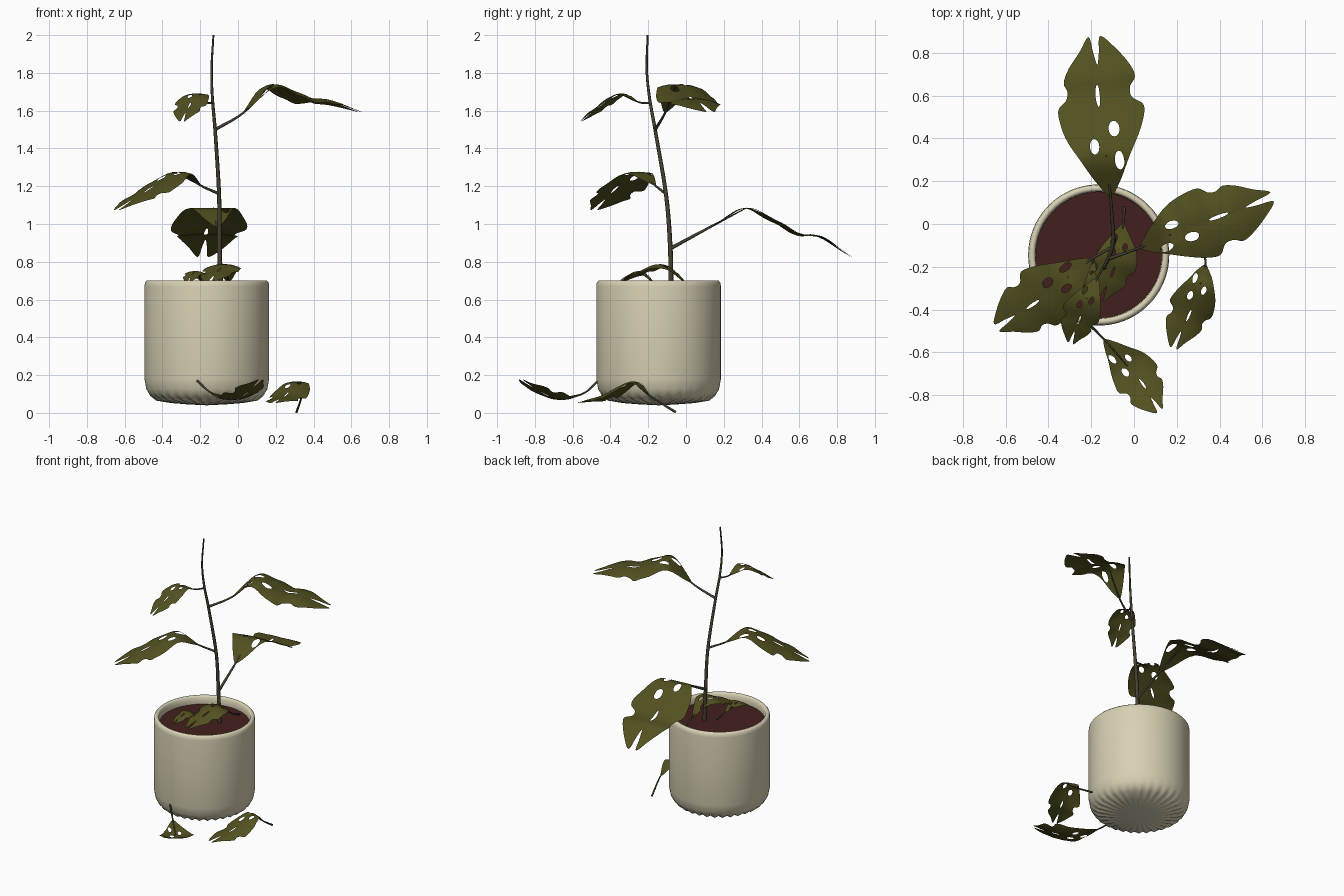
import bpy, bmesh, math
from mathutils import Vector

if "Cube" in bpy.data.objects:
    bpy.data.objects.remove(bpy.data.objects["Cube"])


def material(name, rgb):
    m = bpy.data.materials.new(name)
    m.diffuse_color = (*rgb, 1)
    m.use_nodes = True
    m.node_tree.nodes["Principled BSDF"].inputs["Base Color"].default_value = m.diffuse_color
    return m


CREAM = material("cream_glaze", (0.68, 0.63, 0.45))
GREEN = material("olive_leaf", (0.085, 0.08, 0.014))
BROWN = material("stem_brown", (0.06, 0.052, 0.03))
EARTH = material("dark_soil", (0.055, 0.014, 0.012))


def mesh_object(name, bm, mat):
    me = bpy.data.meshes.new(name)
    bm.to_mesh(me)
    bm.free()
    me.materials.append(mat)
    for p in me.polygons:
        p.use_smooth = True
    ob = bpy.data.objects.new(name, me)
    bpy.context.collection.objects.link(ob)
    return ob


def spline(pts, n, closed=False):
    """Catmull-Rom points through pts, n samples per span."""
    pts = [Vector(p) for p in pts]
    k = len(pts)
    if closed:
        get = lambda i: pts[i % k]
    else:
        ext = [2 * pts[0] - pts[1]] + pts + [2 * pts[-1] - pts[-2]]
        get = lambda i: ext[i + 1]
    out = []
    for i in range(k if closed else k - 1):
        a, b, c, d = (get(i + j) for j in (-1, 0, 1, 2))
        for s in range(n):
            t = s / n
            out.append(0.5 * (2 * b + (c - a) * t + (2 * a - 5 * b + 4 * c - d) * t * t
                              + (3 * b - a - 3 * c + d) * t ** 3))
    if not closed:
        out.append(pts[-1])
    return out


def tube(name, pts, r0, r1):
    cu = bpy.data.curves.new(name, 'CURVE')
    cu.dimensions = '3D'
    cu.bevel_depth = 1
    cu.bevel_resolution = 2
    cu.use_fill_caps = True
    path = spline(pts, 6)
    sp = cu.splines.new('POLY')
    sp.points.add(len(path) - 1)
    for i, p in enumerate(path):
        sp.points[i].co = (*p, 1)
        sp.points[i].radius = r0 + (r1 - r0) * i / (len(path) - 1)
    sp.use_smooth = True
    cu.materials.append(BROWN)
    ob = bpy.data.objects.new(name, cu)
    bpy.context.collection.objects.link(ob)
    bpy.ops.object.select_all(action='DESELECT')
    ob.select_set(True)
    bpy.context.view_layer.objects.active = ob
    bpy.ops.object.convert(target='MESH')


# Leaf outline as (along, across): lobed edges, split tip, and oval holes
OUTLINE = [(0, 0), (.08, .26), (.22, .57), (.35, .87), (.47, 1), (.56, 1), (.61, .8), (.66, .75),
           (.71, .83), (.79, .7), (.89, .42), (.99, .17), (.88, .09), (.80, .02), (.88, -.04),
           (.99, -.11), (.89, -.47), (.78, -.75), (.71, -.84), (.66, -.72), (.60, -.74),
           (.55, -.98), (.48, -.97), (.35, -.78), (.22, -.5), (.08, -.24)]
HOLES = [(.31, .25, .045, .11), (.41, -.24, .05, .13), (.22, -.3, .055, .11), (.62, .05, .065, .05)]


def leaf(name, pts, half, droop):
    """pts[0] is the stalk end; the blade runs along pts[1:]."""
    tube(name + "_stalk", pts[:3], half * .035 + .003, .0025)
    bm = bmesh.new()
    loops = [[(p.x, p.y) for p in spline(OUTLINE, 4, True)]]
    for u, v, a, b in HOLES:
        loops.append([(u + a * math.cos(i * math.pi / 8), v + b * math.sin(i * math.pi / 8))
                      for i in range(16)])
    edges = []
    for lp in loops:
        vs = [bm.verts.new((u, v, 0)) for u, v in lp]
        edges += [bm.edges.new((vs[i - 1], vs[i])) for i in range(len(vs))]
    bmesh.ops.triangle_fill(bm, edges=edges, use_beauty=True, normal=(0, 0, 1))
    # slice the flat blade so that it can bend
    cuts = [((i / 20, 0, 0), (1, 0, 0)) for i in range(1, 20)]
    cuts += [((0, i / 4, 0), (0, 1, 0)) for i in range(-3, 4)]
    for co, no in cuts:
        bmesh.ops.bisect_plane(bm, geom=bm.verts[:] + bm.edges[:] + bm.faces[:],
                               plane_co=co, plane_no=no, dist=1e-5)
    path = spline(pts[1:], 12)
    dist = [0]
    for a, b in zip(path, path[1:]):
        dist.append(dist[-1] + (b - a).length)
    axis = path[-1] - path[0]
    side = Vector((-axis.y, axis.x, 0)).normalized()
    for vert in bm.verts:
        u, v, _ = vert.co
        d = min(max(u, 0), 1) * dist[-1]
        i = max(j for j in range(len(path) - 1) if dist[j] <= d)
        t = (d - dist[i]) / (dist[i + 1] - dist[i])
        sag = droop * half * (v * v - .25 * abs(v)) + .03 * half * math.sin(u * 22) * abs(v)
        vert.co = path[i].lerp(path[i + 1], t) + side * v * half - Vector((0, 0, sag))
    mesh_object(name, bm, GREEN)


# Pot: lathed shell with a fluted underside
CX, CY, SEG = -.165, -.145, 128
PROFILE = [(.10, .045, 0), (.19, .055, .003), (.27, .072, .007), (.30, .093, .004), (.32, .125, 0),
           (.33, .18, 0), (.33, .40, 0), (.33, .67, 0), (.327, .69, 0), (.318, .70, 0),
           (.305, .70, 0), (.297, .69, 0), (.294, .66, 0), (.294, .60, 0)]
bm = bmesh.new()
rings = []
for r, z, f in PROFILE:
    rings.append([bm.verts.new((CX + r * math.cos(a), CY + r * math.sin(a), z + f * math.cos(32 * a)))
                  for a in (i * math.tau / SEG for i in range(SEG))])
for lo, hi in zip(rings, rings[1:]):
    for i in range(SEG):
        bm.faces.new((lo[i - 1], lo[i], hi[i], hi[i - 1]))
base = bm.verts.new((CX, CY, .04))
for i in range(SEG):
    bm.faces.new((rings[0][i], rings[0][i - 1], base))
mesh_object("pot", bm, CREAM)

# Soil
bm = bmesh.new()
bmesh.ops.create_circle(bm, cap_ends=True, segments=64, radius=.296)
bmesh.ops.translate(bm, verts=bm.verts, vec=(CX, CY, .645))
mesh_object("soil", bm, EARTH)

# Main stem
tube("stem", [(-.09, -.08, .62), (-.098, -.083, .87), (-.10, -.105, 1.15), (-.12, -.16, 1.48),
              (-.135, -.192, 1.66), (-.14, -.208, 1.82), (-.13, -.203, 2)], .014, .005)

# Leaves on the stem
leaf("back_leaf", [(-.095, -.083, .87), (-.11, .13, .985), (-.13, .32, 1.085), (-.145, .48, 1.015),
                   (-.16, .60, .95), (-.165, .71, .935), (-.18, .885, .82)], .2, .08)
leaf("right_leaf", [(-.12, -.163, 1.5), (.03, -.11, 1.59), (.17, -.05, 1.735), (.28, -.015, 1.705),
                    (.38, .02, 1.665), (.46, .05, 1.66), (.655, .125, 1.59)], .165, .3)
leaf("left_leaf", [(-.10, -.107, 1.16), (-.2, -.165, 1.205), (-.31, -.25, 1.275),
                   (-.42, -.33, 1.22), (-.52, -.40, 1.155), (-.65, -.485, 1.07)], .15, .3)
leaf("upper_leaf", [(-.135, -.19, 1.64), (-.17, -.25, 1.645), (-.22, -.35, 1.69),
                    (-.265, -.46, 1.62), (-.30, -.56, 1.54)], .09, .25)

# Fallen leaves on the soil
leaf("soil_leaf_large", [(-.045, .08, .655), (-.05, 0, .69), (-.07, -.12, .785),
                         (-.11, -.24, .75), (-.16, -.36, .685)], .1, .3)
leaf("soil_leaf_small", [(-.16, -.12, .655), (-.185, -.17, .69), (-.225, -.25, .75),
                         (-.27, -.36, .69)], .055, .3)

# Fallen leaves on the floor
leaf("floor_leaf_front", [(-.22, -.46, .175), (-.14, -.54, .105), (-.03, -.665, .07),
                          (.05, -.77, .11), (.12, -.88, .18)], .11, -.25)
leaf("floor_leaf_right", [(.31, -.055, .004), (.335, -.19, .09), (.31, -.28, .165),
                          (.25, -.43, .095), (.18, -.585, .05)], .105, .4)
